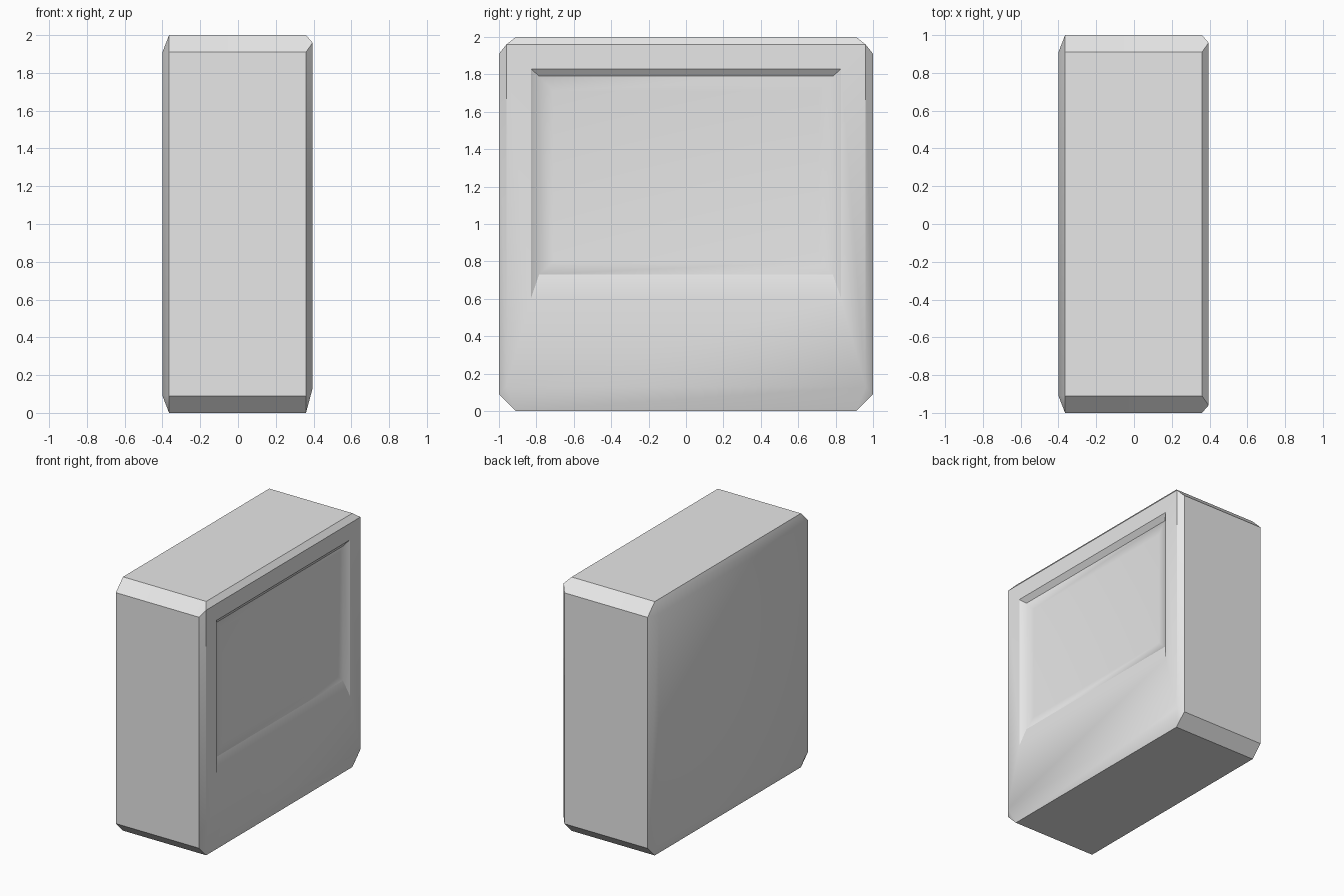
import bpy, bmesh, math

cube = bpy.data.objects.get("Cube")
if cube:
    bpy.data.objects.remove(cube, do_unlink=True)

grey = bpy.data.materials.new("light_grey")
grey.use_nodes = True
colour = (0.8, 0.8, 0.8, 1)
grey.diffuse_color = colour
grey.node_tree.nodes["Principled BSDF"].inputs["Base Color"].default_value = colour

bm = bmesh.new()


def octagon(x, r=1.0, c=0.09):
    """Square outline with cut corners, two points per corner."""
    pts = []
    for sy, sz in ((-1, -1), (1, -1), (1, 1), (-1, 1)):
        pair = [(sy * r, sz * (r - c)), (sy * (r - c), sz * r)]
        if sy * sz < 0:
            pair.reverse()
        pts += pair
    return [bm.verts.new((x, y, z + 1)) for y, z in pts]


def rectangle(x, half, low, high):
    pts = ((-half, low), (half, low), (half, high), (-half, high))
    return [bm.verts.new((x, y, z)) for y, z in pts]


def bridge(a, b):
    n = len(a)
    for i in range(n):
        j = (i + 1) % n
        bm.faces.new((a[i], a[j], b[j], b[i]))


def bevel_to(octa, rect):
    """Join an octagon to a rectangle with a triangle at each corner."""
    for i in range(4):
        j = (i + 1) % 4
        bm.faces.new((octa[2 * i], octa[2 * i + 1], rect[i]))
        bm.faces.new((octa[2 * i + 1], octa[2 * j], rect[j], rect[i]))


# Block and plain rear panel
rear, fore = octagon(-0.365), octagon(0.36)
bridge(rear, fore)
panel = rectangle(-0.40, 0.91, 0.09, 1.91)
bevel_to(rear, panel)
bm.faces.new(panel)

# Screen side: bezel, sloping walls, shallow dished floor
bezel = rectangle(0.395, 0.96, 0.13, 1.96)
opening = rectangle(0.395, 0.83, 0.60, 1.83)
recess = rectangle(0.365, 0.785, 0.73, 1.79)
floor = rectangle(0.357, 0.71, 0.80, 1.71)
bevel_to(fore, bezel)
for a, b in ((bezel, opening), (opening, recess), (recess, floor)):
    bridge(a, b)
bm.faces.new(floor)
bmesh.ops.recalc_face_normals(bm, faces=bm.faces)
bm.edges.get(recess[:2]).smooth = False

mesh = bpy.data.meshes.new("screen_block")
bm.to_mesh(mesh)
bm.free()
mesh.materials.append(grey)
block = bpy.data.objects.new("screen_block", mesh)
bpy.context.collection.objects.link(block)
bpy.context.view_layer.objects.active = block
block.select_set(True)
bpy.ops.object.shade_smooth_by_angle(angle=math.radians(30))
